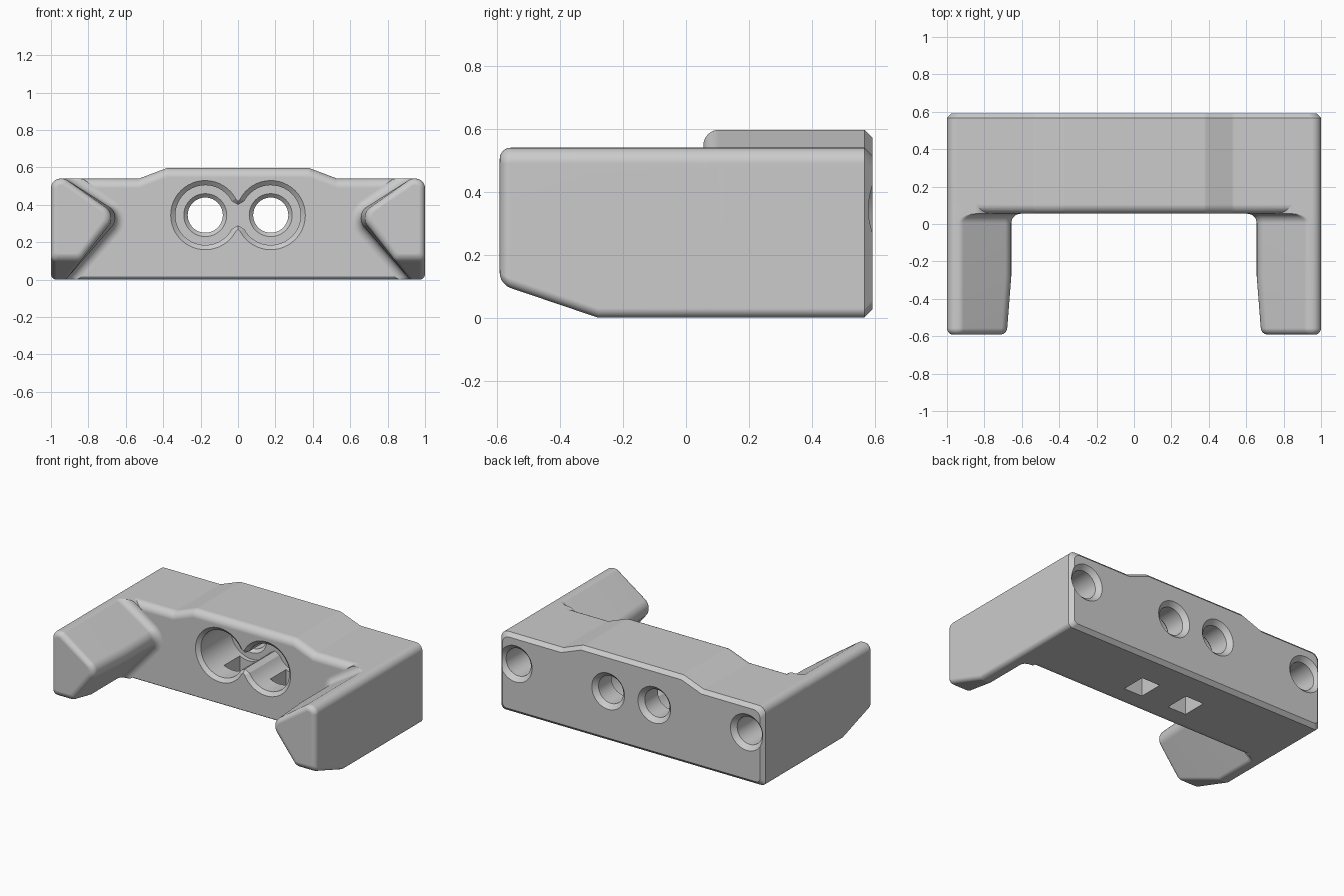
import bpy, bmesh
from math import sin, cos, pi, radians
from mathutils import Vector

if "Cube" in bpy.data.objects:
    bpy.data.objects.remove(bpy.data.objects["Cube"])

grey = bpy.data.materials.new("plain grey")
grey.use_nodes = True
colour = (0.6, 0.6, 0.6, 1)
grey.diffuse_color = colour
grey.node_tree.nodes["Principled BSDF"].inputs["Base Color"].default_value = colour

FRONT, BACK, FACE = -0.592, 0.592, 0.055
TOP, RAISED, AXIS = 0.54, 0.597, 0.345
STEPS = 8


def loft(name, sections):
    """Closed solid through (y, [(x, z), ...]) sections."""
    bm = bmesh.new()
    rings = [[bm.verts.new((x, y, z)) for x, z in pts] for y, pts in sections]
    for a, b in zip(rings, rings[1:]):
        for i in range(len(a)):
            j = (i + 1) % len(a)
            bm.faces.new((a[i], a[j], b[j], b[i]))
    bm.faces.new(rings[0])
    bm.faces.new(rings[-1])
    bmesh.ops.recalc_face_normals(bm, faces=bm.faces)
    mesh = bpy.data.meshes.new(name)
    bm.to_mesh(mesh)
    bm.free()
    obj = bpy.data.objects.new(name, mesh)
    bpy.context.collection.objects.link(obj)
    mesh.materials.append(grey)
    return obj


def rounded(corners):
    """Polygon of (x, z, radius) corners with each corner rounded."""
    out = []
    for k, (x, z, r) in enumerate(corners):
        p = Vector((x, z, 0))
        a = (Vector((*corners[k - 1][:2], 0)) - p).normalized()
        b = (Vector((*corners[(k + 1) % len(corners)][:2], 0)) - p).normalized()
        half = a.angle(b) / 2
        centre = p + (a + b).normalized() * r / sin(half)
        reach = r * cos(half) / sin(half)
        start = (p + a * reach - centre).normalized()
        end = (p + b * reach - centre).normalized()
        for s in range(STEPS + 1):
            q = centre + start.slerp(end, s / STEPS) * r
            out.append((q.x, q.y))
    return out


def quarter(r):
    """Quarter round as (distance along, inset) pairs."""
    angles = [pi / 2 * k / STEPS for k in range(STEPS + 1)]
    return [(r * (1 - cos(t)), r * (1 - sin(t))) for t in angles]


def combine(target, tool, operation):
    mod = target.modifiers.new(operation.lower(), 'BOOLEAN')
    mod.operation, mod.solver, mod.object = operation, 'EXACT', tool
    bpy.context.view_layer.objects.active = target
    bpy.ops.object.modifier_apply(modifier=mod.name)
    bpy.data.objects.remove(tool)


# Cross bar: low plates at the ends, raised middle, rounded front, bevelled back
def bar_section(drop, lift, side):
    right = [(1 - side, lift, 0.03), (1 - side, TOP - drop, 0.05),
             (0.53, TOP - drop, 0.04), (0.38, RAISED - drop, 0.04)]
    left = [(-x, z, r) for x, z, r in reversed(right)]
    return rounded(right + left)


bar = [(FACE + d, bar_section(i, 0.4 * i, 0)) for d, i in quarter(0.05)]
bar += [(BACK - 0.025, bar_section(0, 0, 0)), (BACK, bar_section(0.025, 0.025, 0.025))]
body = loft("bracket_body", bar)


# Side arms: five-sided wedge, tapered to the front and flared into the bar
def arm_section(y, inset, sign):
    forward = min(max((-0.28 - y) / 0.31, 0), 1)
    low, high, outer = 0.105 * forward + max(inset, 0), TOP - max(inset, 0), 1 - max(inset, 0)
    tip_x, tip_z = 0.62 + 0.03 * forward + 1.54 * inset, AXIS
    upper_x, lower_x = 0.925 + 1.88 * inset, 0.92 + 1.33 * inset
    upper_x = tip_x + (upper_x - tip_x) * (high - tip_z) / (TOP - tip_z)
    lower_x = tip_x + (lower_x - tip_x) * (tip_z - low) / tip_z
    shrink = max(inset, 0)
    pts = rounded([(outer, low, 0.03 - shrink / 2), (outer, high, 0.05 - shrink),
                   (upper_x, high, 0.05 - shrink), (tip_x, tip_z, 0.07 - inset),
                   (lower_x, low, 0.04 - shrink / 2)])
    return y, [(sign * x, z) for x, z in pts]


path = [(FRONT + d, i) for d, i in quarter(0.035)] + [(-0.28, 0)]
flare = [pi / 2 * k / STEPS for k in range(STEPS + 1)]
path += [(FACE - 0.05 + 0.05 * sin(t), -0.05 * (1 - cos(t))) for t in flare]
path += [(0.12, -0.05)]
for sign in (1, -1):
    combine(body, loft("arm", [arm_section(y, i, sign) for y, i in path]), 'UNION')


# Twin front bore: two circles joined by a narrow neck, with a bevelled rim
def twin_circle(r):
    arc = [radians(-152 + 304 * k / 40) for k in range(41)]
    right = [(0.175 + r * cos(t), r * sin(t)) for t in arc]
    neck = 0.055 + 0.8 * (r - 0.16)
    left = [(-x, -z) for x, z in right]
    return [(x, AXIS + z) for x, z in right + [(0, neck)] + left + [(0, -neck)]]


rim = [(0.02, 0.185), (FACE, 0.185), (FACE + 0.022, 0.16), (0.40, 0.16)]
combine(body, loft("twin_bore", [(y, twin_circle(r)) for y, r in rim]), 'DIFFERENCE')


# Round holes: two through the middle, two blind ones behind the arms
def drill(x, steps):
    arc = [2 * pi * k / 40 for k in range(40)]
    tool = loft("drill", [(y, [(x + r * cos(t), AXIS + r * sin(t)) for t in arc])
                          for y, r in steps])
    combine(body, tool, 'DIFFERENCE')


countersink = [(0.562, 0.094), (0.612, 0.144)]
for sign in (1, -1):
    drill(sign * 0.175, [(0.36, 0.115), (0.40, 0.115), (0.421, 0.094)] + countersink)
    drill(sign * 0.875, [(0.25, 0.094)] + countersink)

# Square slots from the underside into the bores
for sign in (1, -1):
    x = sign * 0.175
    square = [(x - 0.07, -0.1), (x + 0.07, -0.1), (x + 0.07, 0.3), (x - 0.07, 0.3)]
    combine(body, loft("slot", [(0.20, square), (0.37, square)]), 'DIFFERENCE')

# Smooth rounds with crisp flats
bpy.ops.object.select_all(action='DESELECT')
body.select_set(True)
bpy.context.view_layer.objects.active = body
bpy.ops.object.shade_smooth_by_angle(angle=radians(16))
weighted = body.modifiers.new("flat_shading", 'WEIGHTED_NORMAL')
weighted.keep_sharp = True
